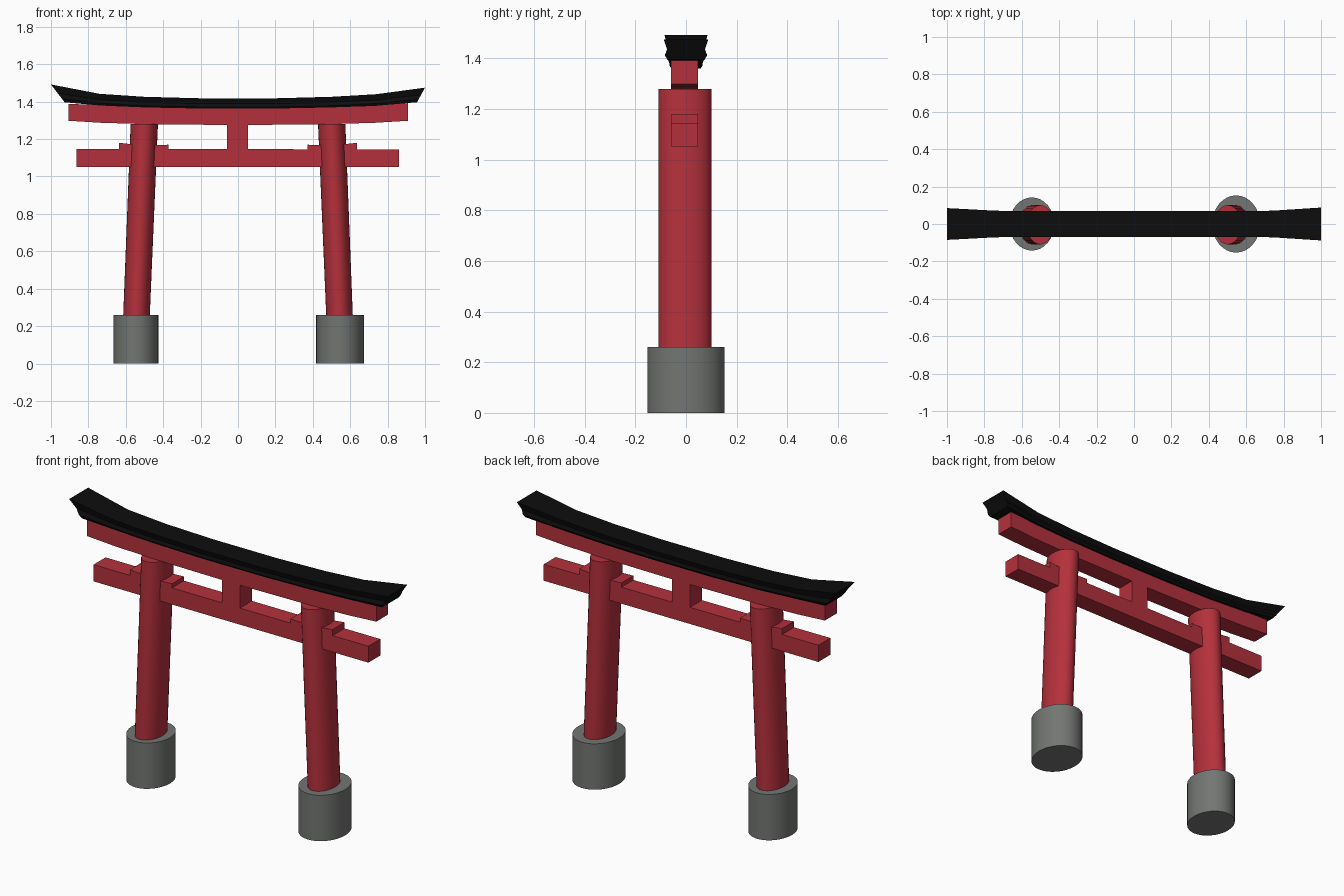
import bpy, bmesh
from math import cos, sin, tau

if "Cube" in bpy.data.objects:
    bpy.data.objects.remove(bpy.data.objects["Cube"])


def material(name, rgb):
    m = bpy.data.materials.new(name)
    m.diffuse_color = (*rgb, 1)
    m.use_nodes = True
    m.node_tree.nodes["Principled BSDF"].inputs["Base Color"].default_value = m.diffuse_color
    return m


RED = material("red_paint", (0.46, 0.03, 0.045))
BLACK = material("black_roof", (0.004, 0.004, 0.004))
STONE = material("stone", (0.17, 0.18, 0.17))


def loft(name, rings, mat, smooth=False):
    """Skin a closed tube through equal-sized rings of points and cap both ends."""
    bm = bmesh.new()
    loops = [[bm.verts.new(p) for p in r] for r in rings]
    n = len(loops[0])
    for a, b in zip(loops, loops[1:]):
        for i in range(n):
            j = (i + 1) % n
            bm.faces.new((a[i], a[j], b[j], b[i]))
    bm.faces.new(loops[0])
    bm.faces.new(loops[-1])
    bmesh.ops.recalc_face_normals(bm, faces=bm.faces)
    me = bpy.data.meshes.new(name)
    bm.to_mesh(me)
    bm.free()
    ob = bpy.data.objects.new(name, me)
    bpy.context.collection.objects.link(ob)
    me.materials.append(mat)
    if smooth:
        bpy.context.view_layer.objects.active = ob
        bpy.ops.object.select_all(action='DESELECT')
        ob.select_set(True)
        bpy.ops.object.shade_smooth_by_angle()
    return ob


def ellipse(cx, cy, z, rx, ry, n=32):
    return [(cx + rx * cos(tau * i / n), cy + ry * sin(tau * i / n), z) for i in range(n)]


Y0, Y1 = -0.06, 0.047   # shared depth of all the beams


def beam(name, stations):
    """Beam along x from (x, z_bottom, z_top) stations."""
    loft(name, [[(x, Y0, a), (x, Y1, a), (x, Y1, b), (x, Y0, b)]
                for x, a, b in stations], RED)


# Stone bases, leaning oval pillars and the wedges beside them
for side, s, rx, ry in (("left", -1, 0.12, 0.142), ("right", 1, 0.128, 0.153)):
    loft(side + "_base", [ellipse(s * 0.546, 0, z, rx, ry) for z in (0, 0.26)], STONE, True)
    loft(side + "_pillar", [ellipse(s * 0.543, -0.004, 0.25, 0.071, 0.105),
                            ellipse(s * 0.501, -0.004, 1.28, 0.073, 0.105)], RED, True)
    beam(side + "_wedge", [(s * 0.372, 1.13, 1.17), (s * 0.50, 1.13, 1.165),
                           (s * 0.636, 1.13, 1.18)])

# Straight tie beam, centre strut and curved upper beam
beam("tie_beam", [(-0.864, 1.052, 1.147), (0.86, 1.052, 1.145)])
beam("centre_strut", [(-0.058, 1.13, 1.30), (0.054, 1.13, 1.30)])
beam("upper_beam", [(-0.905, 1.298, 1.388), (-0.73, 1.287, 1.382), (-0.45, 1.279, 1.37),
                    (0, 1.275, 1.365), (0.45, 1.279, 1.37), (0.73, 1.287, 1.382),
                    (0.91, 1.298, 1.392)])

# Roof: waisted section swept along an upturned curve with slanted ends
SECTION = [(1.0, 1.0), (0.85, 0.5), (0.95, 0.2), (0.85, 0.0)]
# top x, top z, bottom x, bottom z, half width
ROOF = [(-1, 1.492, -0.927, 1.397, 0.085), (-0.74, 1.442, -0.74, 1.38, 0.071),
        (-0.5, 1.426, -0.5, 1.367, 0.069), (-0.2, 1.418, -0.2, 1.361, 0.069),
        (0.2, 1.418, 0.2, 1.361, 0.069), (0.5, 1.426, 0.5, 1.367, 0.069),
        (0.74, 1.44, 0.74, 1.378, 0.071), (1, 1.475, 0.957, 1.397, 0.088)]
rings = []
for xt, zt, xb, zb, w in ROOF:
    half = [(xb + (xt - xb) * t, w * k, zb + (zt - zb) * t) for k, t in SECTION]
    rings.append(half + [(x, -y, z) for x, y, z in reversed(half)])
loft("roof", rings, BLACK)
